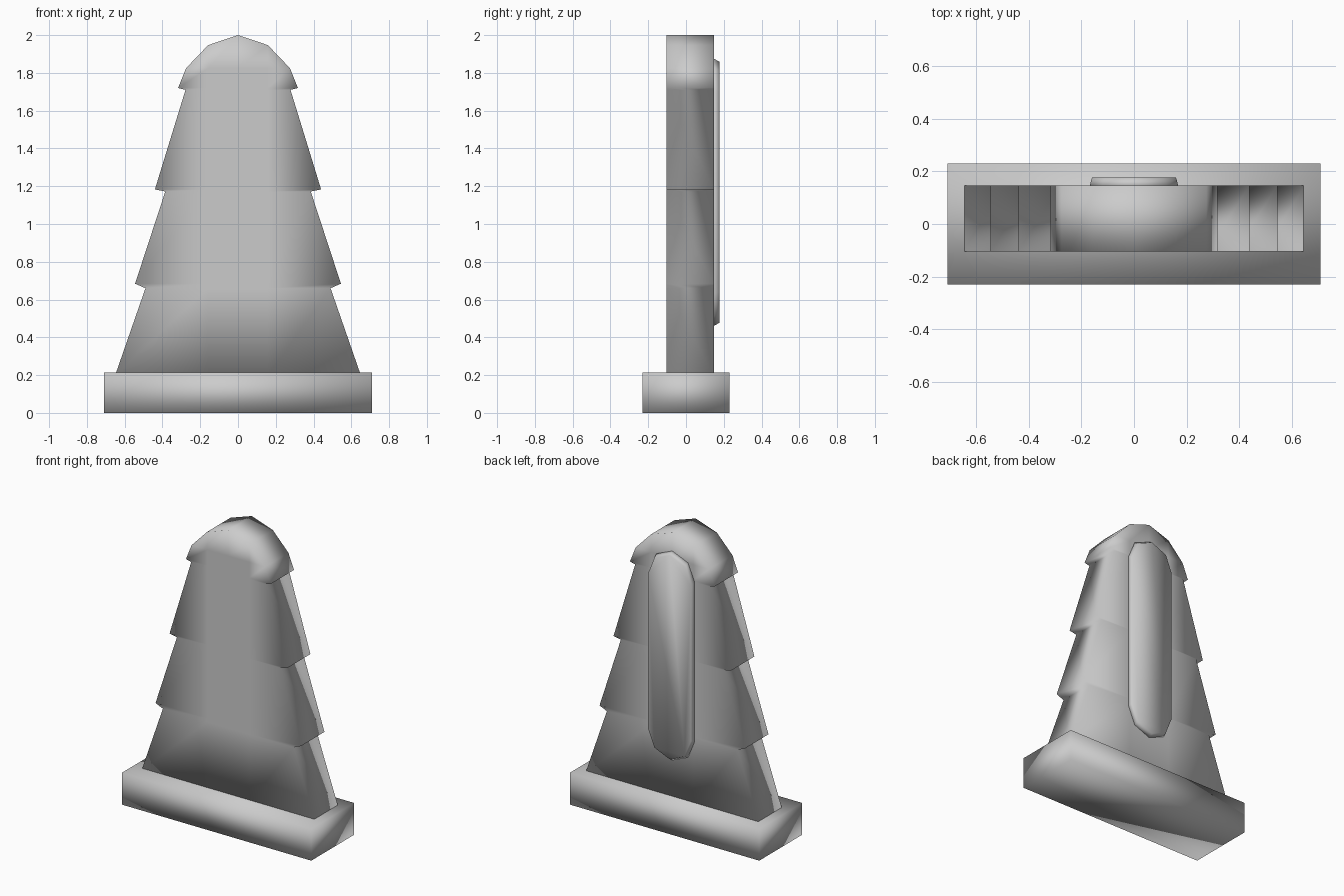
import bpy, bmesh, math

cube = bpy.data.objects.get("Cube")
if cube:
    bpy.data.objects.remove(cube, do_unlink=True)

grey = bpy.data.materials.new("plain grey")
grey.use_nodes = True
COLOUR = (0.6, 0.6, 0.6, 1)
grey.diffuse_color = COLOUR
grey.node_tree.nodes["Principled BSDF"].inputs["Base Color"].default_value = COLOUR


def slab(name, polygons, y_front, y_back, back_point=lambda x, z: (x, z)):
    """Thicken flat x-z polygons into one closed, smooth-shaded solid."""
    bm = bmesh.new()
    front, back, edge_use = {}, {}, {}
    for poly in polygons:
        keys = [(round(x, 4), round(z, 4)) for x, z in poly]
        for k in keys:
            if k not in front:
                bx, bz = back_point(*k)
                front[k] = bm.verts.new((k[0], y_front, k[1]))
                back[k] = bm.verts.new((bx, y_back, bz))
        bm.faces.new([front[k] for k in keys])
        bm.faces.new([back[k] for k in reversed(keys)])
        for a, b in zip(keys, keys[1:] + keys[:1]):
            edge_use.setdefault(frozenset((a, b)), []).append((a, b))
    # Walls run only along the outer edges
    for uses in edge_use.values():
        if len(uses) == 1:
            a, b = uses[0]
            bm.faces.new((front[b], front[a], back[a], back[b]))
    bmesh.ops.recalc_face_normals(bm, faces=bm.faces)
    for face in bm.faces:
        face.smooth = True
    mesh = bpy.data.meshes.new(name)
    bm.to_mesh(mesh)
    bm.free()
    mesh.materials.append(grey)
    obj = bpy.data.objects.new(name, mesh)
    bpy.context.collection.objects.link(obj)
    return obj


# Base block
slab("base", [[(-0.71, 0), (0.71, 0), (0.71, 0.215), (-0.71, 0.215)]], -0.23, 0.23)

# Tiered tree: half width and height of each row, from the foot to the cap
INNER = 0.158
rows = [(0.65, 0.2), (0.49, 0.66), (0.545, 0.684), (0.385, 1.172),
        (0.44, 1.183), (0.278, 1.71), (0.317, 1.72), (0.275, 1.825)]
polygons = []
for (w0, z0), (w1, z1) in zip(rows, rows[1:]):
    low, high = [-w0, -INNER, 0, INNER, w0], [-w1, -INNER, 0, INNER, w1]
    for i in range(4):
        polygons.append([(low[i], z0), (low[i + 1], z0), (high[i + 1], z1), (high[i], z1)])

# Faceted crown of the cap
w, z = rows[-1]
SHOULDER = 1.947
polygons += [
    [(-w, z), (-INNER, z), (-INNER, SHOULDER)],
    [(-INNER, z), (0, z), (0, 2), (-INNER, SHOULDER)],
    [(0, z), (INNER, z), (INNER, SHOULDER), (0, 2)],
    [(INNER, z), (w, z), (INNER, SHOULDER)],
]
slab("tiered_tree", polygons, -0.104, 0.147)

# Raised round-ended strip on the back
RADIUS, LOW, HIGH = 0.17, 0.626, 1.71
outline = []
for centre, start in ((HIGH, 0), (LOW, math.pi)):
    for i in range(5):
        a = start + i * math.pi / 4
        outline.append((RADIUS * math.cos(a), centre + RADIUS * math.sin(a)))
MIDDLE = (LOW + HIGH) / 2
slab("back_strip", [outline], 0.14, 0.177,
     lambda x, z: (x * 0.94, MIDDLE + (z - MIDDLE) * 0.97))
